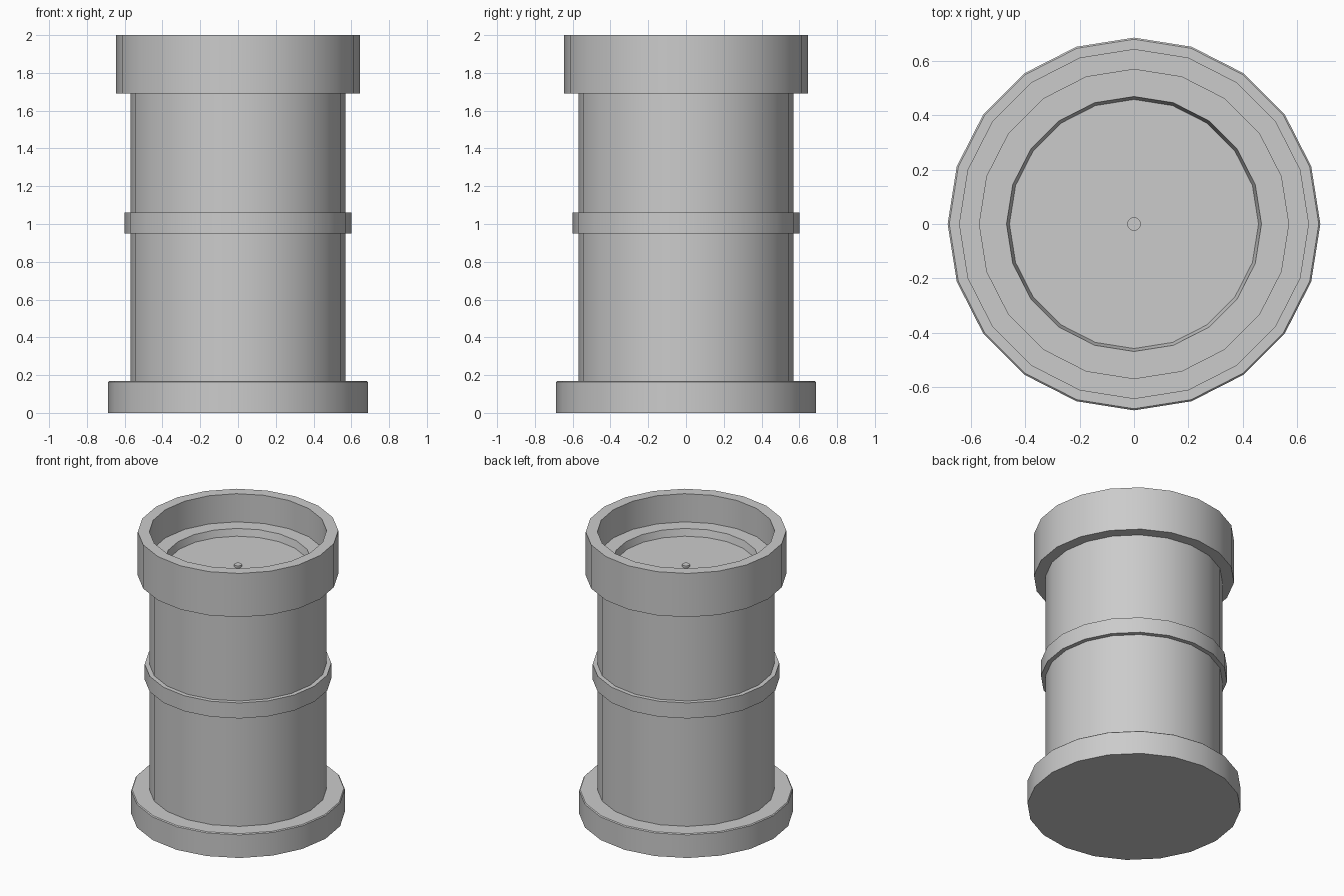
import bpy, bmesh, math

if "Cube" in bpy.data.objects:
    bpy.data.objects.remove(bpy.data.objects["Cube"])

SIDES = 20


def lathe(name, profile, sides=SIDES):
    """Revolve (radius, z) points around the z axis; radius 0 closes with a cap."""
    bm = bmesh.new()
    rings = []
    for r, z in profile:
        if r == 0:
            rings.append(None)
            continue
        rings.append([bm.verts.new((r * math.cos(2 * math.pi * i / sides),
                                    r * math.sin(2 * math.pi * i / sides), z))
                      for i in range(sides)])
    for a, b in zip(rings, rings[1:]):
        if a is None:
            bm.faces.new(b[::-1])
        elif b is None:
            bm.faces.new(a)
        else:
            for i in range(sides):
                j = (i + 1) % sides
                bm.faces.new((a[i], a[j], b[j], b[i]))
    mesh = bpy.data.meshes.new(name)
    bm.to_mesh(mesh)
    bm.free()
    obj = bpy.data.objects.new(name, mesh)
    bpy.context.collection.objects.link(obj)
    bpy.ops.object.select_all(action='DESELECT')
    obj.select_set(True)
    bpy.context.view_layer.objects.active = obj
    bpy.ops.object.shade_smooth_by_angle(angle=math.radians(30))
    return obj


BODY = 0.57

# Wide foot with a tiny softened upper edge
lathe("base", [(0, 0), (0.687, 0), (0.687, 0.164), (0.681, 0.17), (BODY, 0.17)])

# Two plain barrel sections separated by the raised band
lathe("lower_body", [(BODY, 0.17), (BODY, 0.95)])
lathe("middle_band", [(BODY, 0.95), (0.60, 0.95), (0.60, 1.06), (BODY, 1.06)])
lathe("upper_body", [(BODY, 1.06), (BODY, 1.69)])

# Hollow collar, with an inner ledge and shallow dish
lathe("collar", [(BODY, 1.69), (0.645, 1.69), (0.645, 2.0), (BODY, 2.0), (BODY, 1.80)])
lathe("inner_dish", [(BODY, 1.80), (0.47, 1.80), (0.459, 1.75), (0, 1.75)])

# Small stud in the middle of the dish
lathe("center_stud", [(0.025, 1.75), (0.025, 1.765), (0, 1.765)])
